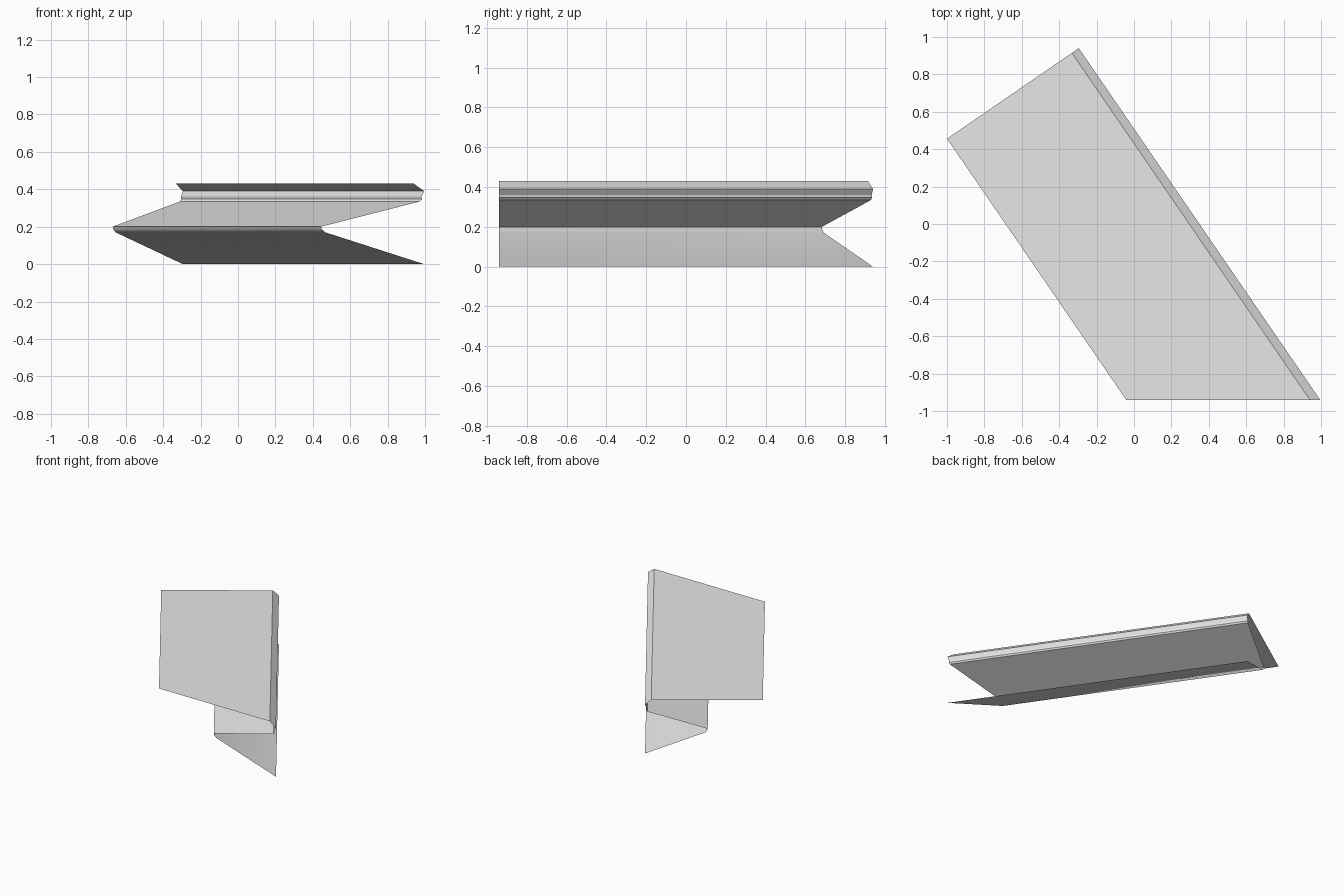
import bpy, bmesh, math
from mathutils import Vector

cube = bpy.data.objects.get("Cube")
if cube:
    bpy.data.objects.remove(cube, do_unlink=True)

# Plain grey sheet material
GREY = (0.8, 0.8, 0.8, 1.0)
mat = bpy.data.materials.new("light_grey")
mat.use_nodes = True
mat.diffuse_color = GREY
mat.node_tree.nodes["Principled BSDF"].inputs["Base Color"].default_value = GREY

# Length axis, and the width axis square to it
back = Vector((-0.295, 0.94, 0))
front = Vector((0.995, -0.94, 0))
along = (front - back).normalized()
across = Vector((along.y, -along.x, 0))

# Folded sheet section as (width, height): flat top, bevel, small bead, V fold
section = [
    (0.855, 0.43), (0.045, 0.43), (0.0, 0.39),
    (0.012, 0.361), (0.01, 0.347), (0.018, 0.335),
    (0.455, 0.2), (0.45, 0.185), (0.436, 0.17), (0.0, 0.0),
]


def folded_sheet(name, profile):
    """Sweep the section from a square back end to a front end mitred in y."""
    bm = bmesh.new()
    rails = []
    for width, height in profile:
        start = back + across * width + Vector((0, 0, height))
        end = start + along * ((front.y - start.y) / along.y)
        rails.append((bm.verts.new(start), bm.verts.new(end)))
    for (a, b), (c, d) in zip(rails, rails[1:]):
        bm.faces.new((a, c, d, b))
    if bm.faces:
        bm.normal_update()
        bm.faces.ensure_lookup_table()
        if bm.faces[0].normal.z < 0:
            bmesh.ops.reverse_faces(bm, faces=bm.faces[:])
    mesh = bpy.data.meshes.new(name)
    bm.to_mesh(mesh)
    bm.free()
    mesh.materials.append(mat)
    obj = bpy.data.objects.new(name, mesh)
    bpy.context.collection.objects.link(obj)
    return obj


sheet = folded_sheet("folded_edge_trim", section)
bpy.ops.object.select_all(action="DESELECT")
sheet.select_set(True)
bpy.context.view_layer.objects.active = sheet
bpy.ops.object.shade_smooth_by_angle(angle=math.radians(28))
